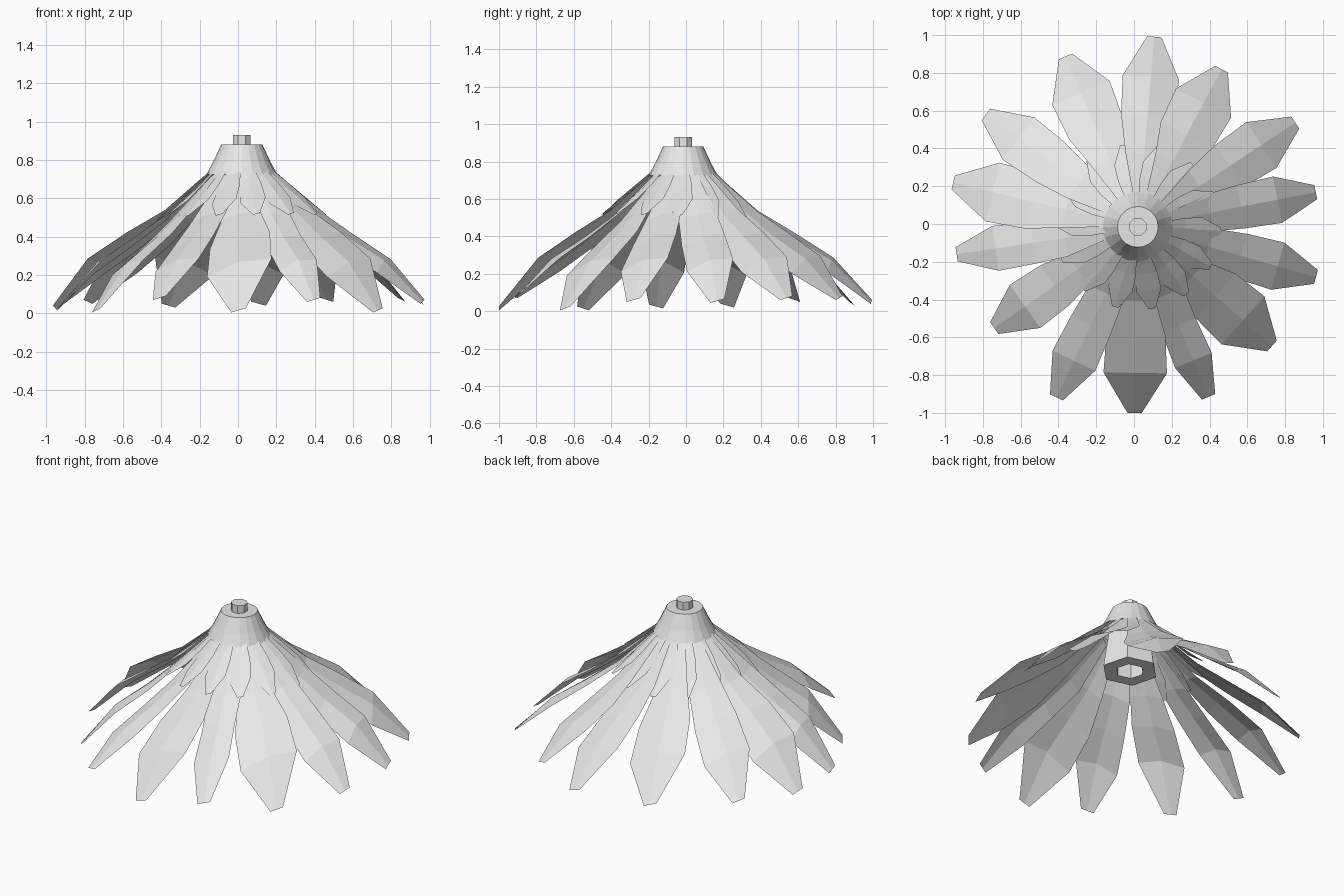
import bpy, bmesh
from math import cos, sin, radians, pi
from mathutils import Matrix

cube = bpy.data.objects.get("Cube")
if cube:
    bpy.data.objects.remove(cube, do_unlink=True)

CENTRE = (0.02, -0.015, 0)

pale_grey = bpy.data.materials.new("pale_grey")
pale_grey.use_nodes = True
colour = (0.8, 0.8, 0.8, 1)
pale_grey.diffuse_color = colour
pale_grey.node_tree.nodes["Principled BSDF"].inputs["Base Color"].default_value = colour


def make_object(name, bm, angle=0):
    """Turn a bmesh into an object placed on the central axis."""
    mesh = bpy.data.meshes.new(name)
    bm.to_mesh(mesh)
    bm.free()
    mesh.materials.append(pale_grey)
    obj = bpy.data.objects.new(name, mesh)
    obj.matrix_world = Matrix.Translation(CENTRE) @ Matrix.Rotation(radians(angle), 4, "Z")
    bpy.context.collection.objects.link(obj)
    return obj


def make_turned(name, profile, sides, angle=0):
    """Turn a (radius, height) profile around the central axis."""
    bm = bmesh.new()
    rings = []
    for r, z in profile:
        rings.append([bm.verts.new((r * cos(2 * pi * i / sides), r * sin(2 * pi * i / sides), z))
                      for i in range(sides)])
    for low, high in zip(rings, rings[1:]):
        for i in range(sides):
            j = (i + 1) % sides
            bm.faces.new((low[i], low[j], high[j], high[i]))
    bm.faces.new(rings[-1])
    return make_object(name, bm, angle)


def make_leaf(name, rows, angle, roll):
    """Folded, rolled sheet: each row is (radius, height, half width, side drop)."""
    bm = bmesh.new()
    strips = []
    for r, z, half, drop in rows:
        strips.append([bm.verts.new((r, -half, z - drop - roll * half)),
                       bm.verts.new((r, 0, z)),
                       bm.verts.new((r, half, z - drop + roll * half))])
    for a, b in zip(strips, strips[1:]):
        for k in range(2):
            bm.faces.new((a[k], b[k], b[k + 1], a[k + 1]))
    return make_object(name, bm, angle)


# Large drooping petals, each overlapping its neighbour: angle, reach, half width, tip height
petals = [
    (85, 1.01, .15, .05), (62, .945, .165, .07), (33.5, 1.0, .145, .07),
    (11, .96, .125, .055), (-15.7, .98, .13, .06), (-41.6, .95, .17, .015),
    (-67.4, .975, .105, .07), (-91, .985, .168, .015), (-115.5, 1.0, .125, .08),
    (-144.8, .93, .14, .015), (-171.4, .97, .12, .025), (166.5, 1.005, .16, .03),
    (143.5, 1.0, .14, .06), (113, .98, .165, .04),
]
for n, (angle, reach, half, tip) in enumerate(petals):
    make_leaf(f"large_petal_{n + 1}", [
        (.17, .73, .04, .005),
        (.39, .52, .1, .01),
        (.58 * reach, .4, .93 * half, .02),
        (.785 * reach, .265 + tip * .2, half, .03),
        (reach, tip, .038, 0),
    ], angle, .28)

# Small leaves under the cap, the ring tipped slightly up at the front
count = len(petals)
for n in range(count):
    angle = -80 + n * 360 / count
    lift = .02 * cos(radians(angle + 60))
    make_leaf(f"small_leaf_{n + 1}", [
        (.165, .74, .04, .004),
        (.25, .66 + lift / 2, .06, .008),
        (.34, .585 + lift, .066, .015),
        (.44, .5 + lift, .018, 0),
    ], angle, .25)

# Cap, knob and hollow six-sided stem
make_turned("cap", [(.185, .725), (.15, .79), (.108, .88)], 20)
make_turned("top_knob", [(.05, .87), (.05, .93)], 8, 22.5)
make_turned("hollow_stem", [(.13, .74), (.17, .47), (.085, .47), (.085, .6)], 6, 45)
